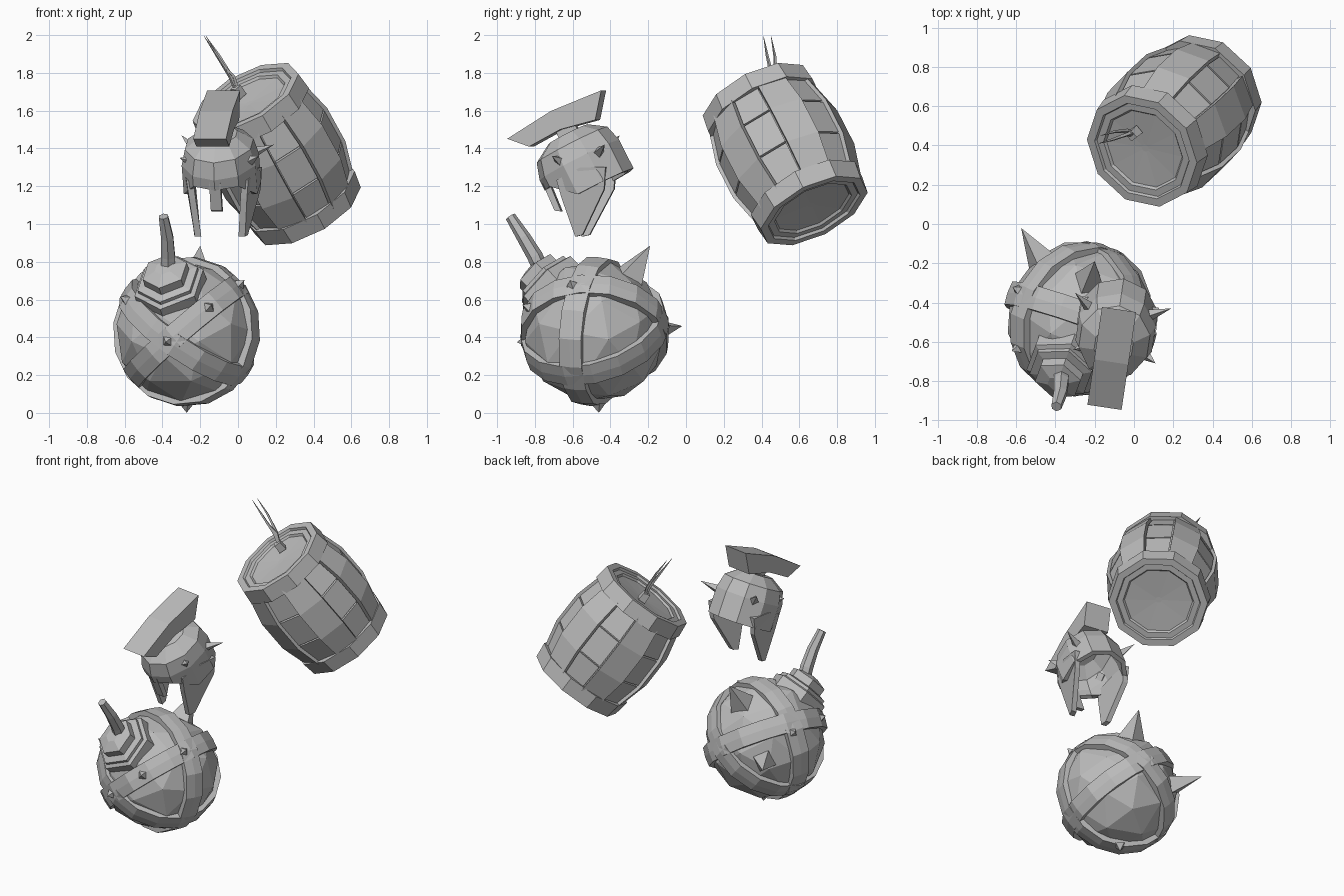
import bpy, bmesh, math
from mathutils import Vector, Matrix

cube = bpy.data.objects.get("Cube")
if cube:
    bpy.data.objects.remove(cube)

grey = bpy.data.materials.new("plain_grey")
grey.use_nodes = True
grey.diffuse_color = (0.5, 0.5, 0.5, 1)
grey.node_tree.nodes["Principled BSDF"].inputs["Base Color"].default_value = (0.5, 0.5, 0.5, 1)


def make(name, bm, matrix=Matrix()):
    bmesh.ops.recalc_face_normals(bm, faces=bm.faces)
    mesh = bpy.data.meshes.new(name)
    bm.to_mesh(mesh)
    bm.free()
    mesh.materials.append(grey)
    obj = bpy.data.objects.new(name, mesh)
    bpy.context.collection.objects.link(obj)
    obj.matrix_world = matrix
    return obj


def frame(origin, axis, toward):
    """Local z along axis, local x turned toward a direction."""
    z = Vector(axis).normalized()
    t = Vector(toward)
    x = (t - z * t.dot(z)).normalized()
    m = Matrix((x, z.cross(x), z)).transposed().to_4x4()
    m.translation = origin
    return m


def lathe(name, profile, sides, matrix, offset=0.0, closed=False):
    """Revolve (radius, height) points; closed joins last to first, else ends are capped."""
    bm = bmesh.new()
    rings = []
    for r, z in profile:
        rings.append([bm.verts.new((r * math.cos(offset + math.tau * i / sides),
                                    r * math.sin(offset + math.tau * i / sides), z))
                      for i in range(sides)])
    pairs = list(zip(rings, rings[1:]))
    if closed:
        pairs.append((rings[-1], rings[0]))
    else:
        bm.faces.new(rings[0])
        bm.faces.new(rings[-1])
    for a, b in pairs:
        for i in range(sides):
            j = (i + 1) % sides
            bm.faces.new((a[i], a[j], b[j], b[i]))
    return make(name, bm, matrix)


def spike(name, tip, base, radius, toward=(0.3, 0.2, -1)):
    tip, base = Vector(tip), Vector(base)
    axis = tip - base
    bm = bmesh.new()
    bmesh.ops.create_cone(bm, cap_ends=True, segments=4, radius1=radius, radius2=0,
                          depth=axis.length)
    return make(name, bm, frame((tip + base) / 2, axis, toward))


def tube(name, points, radii, sides):
    """Sweep a ring along a short path."""
    bm = bmesh.new()
    pts = [Vector(p) for p in points]
    rings = []
    for i, (p, r) in enumerate(zip(pts, radii)):
        axis = pts[min(i + 1, len(pts) - 1)] - pts[max(i - 1, 0)]
        m = frame(p, axis, (0, -1, -0.5))
        rings.append([bm.verts.new(m @ Vector((r * math.cos(math.tau * k / sides),
                                               r * math.sin(math.tau * k / sides), 0)))
                      for k in range(sides)])
    for a, b in zip(rings, rings[1:]):
        for k in range(sides):
            bm.faces.new((a[k], a[k - 1], b[k - 1], b[k]))
    bm.faces.new(rings[0])
    bm.faces.new(rings[-1])
    return make(name, bm)


def prism(name, outline, x_inner, x_outer, matrix):
    """Side outline of (forward, up) points between two x surfaces."""
    bm = bmesh.new()
    sides = [[bm.verts.new((fx(a, b), -a, b)) for a, b in outline] for fx in (x_inner, x_outer)]
    n = len(outline)
    for s in sides:
        bm.faces.new(s)
    for i in range(n):
        j = (i + 1) % n
        bm.faces.new((sides[0][i], sides[0][j], sides[1][j], sides[1][i]))
    return make(name, bm, matrix)


def bar(name, outline, half, matrix):
    return prism(name, outline, lambda a, b: -half, lambda a, b: half, matrix)


# ---------- barrel ----------
AXIS = (-0.44, -0.41, 0.80)
barrel = frame((0.205, 0.525, 1.37), AXIS, (0, -1, 0))
STAVES, RIM_SIDES = 12, 10
STEP = math.tau / STAVES
TURN = math.radians(9)
RIM_TURN = math.radians(42)


def bulge(z):
    return 0.36 - 0.06 * (z / 0.33) ** 2


def stave(name, index, z0, z1, lift, inset):
    """A curved plank lying on one side of the barrel."""
    bm = bmesh.new()
    rows = []
    count = 3 if z1 - z0 > 0.3 else 1
    for k in range(count + 1):
        z = z0 + (z1 - z0) * k / count
        row = []
        for r, side in ((bulge(z) - 0.06, -1), (bulge(z) - 0.06, 1),
                        (bulge(z) + lift, 1), (bulge(z) + lift, -1)):
            ang = TURN + index * STEP + side * (STEP / 2 - inset)
            row.append(bm.verts.new((r * math.cos(ang), r * math.sin(ang), z)))
        rows.append(row)
    bm.faces.new(rows[0])
    bm.faces.new(rows[-1])
    for a, b in zip(rows, rows[1:]):
        for i in range(4):
            bm.faces.new((a[i], a[i - 1], b[i - 1], b[i]))
    return make(name, bm, barrel)


core_heights = [-0.33, -0.11, 0.11, 0.33]
lathe("barrel_core", [(bulge(z) - 0.04, z) for z in core_heights], STAVES, barrel, TURN + STEP / 2)
for i in range(STAVES):
    if i % 2:
        stave(f"long_stave_{i}", i, -0.33, 0.33, 0.0, 0.0)
    else:
        for k, (z0, z1) in enumerate(((-0.32, -0.105), (-0.095, 0.105), (0.115, 0.32))):
            stave(f"short_stave_{i}_{k}", i, z0, z1, -0.02, 0.02)
for name, s in (("top", 1), ("bottom", -1)):
    rim = [(0.325, 0.275 * s), (0.312, 0.375 * s), (0.268, 0.375 * s), (0.255, 0.345 * s), (0.25, 0.275 * s)]
    lathe(f"barrel_{name}_rim", rim, RIM_SIDES, barrel, RIM_TURN, closed=True)
    lid = [(0.262, 0.3 * s), (0.262, 0.36 * s), (0.225, 0.36 * s), (0.215, 0.347 * s), (0.02, 0.337 * s)]
    lathe(f"barrel_{name}_lid", lid, RIM_SIDES, barrel, RIM_TURN)

# Fuse strands on the lid
lathe("fuse_socket", [(0.035, -0.03), (0.03, 0.03)], 4, frame((0, 0.46, 1.70), AXIS, (1, 0, 0)))
for i, (dx, dy, dz) in enumerate(((0, -0.01, 0), (0.01, 0.03, 0), (0.03, 0, -0.05))):
    tube(f"fuse_strand_{i}",
         [(0, 0.46, 1.69), (-0.04 + dx / 2, 0.46 + dy / 2, 1.78),
          (-0.11 + dx, 0.44 + dy, 1.89 + dz), (-0.18 + dx, 0.42 + dy, 1.995 + dz)],
         [0.012, 0.011, 0.008, 0.001], 4)

# ---------- bomb ----------
centre = Vector((-0.272, -0.483, 0.43))
CAP_AXIS = (-0.25, -0.68, 0.69)
bm = bmesh.new()
bmesh.ops.create_icosphere(bm, subdivisions=2, radius=0.38)
make("bomb_body", bm, frame(centre, CAP_AXIS, (0, 0, -1)))
bands = [(0.55, -0.25, 0.80), (-0.65, 0.07, 0.76), (0.33, 0.94, -0.08)]
for i, n in enumerate(bands):
    lathe(f"bomb_band_{i}", [(0.34, -0.062), (0.393, -0.062), (0.398, 0), (0.393, 0.062), (0.34, 0.062)],
          16, frame(centre, n, (0.1, -1, 0.2)), closed=True)

# Stepped cap and bent wick
lathe("bomb_cap", [(0.195, 0.30), (0.195, 0.375), (0.17, 0.385), (0.17, 0.405),
                   (0.125, 0.415), (0.125, 0.465), (0.05, 0.49)],
      6, frame(centre, CAP_AXIS, (0, 0, -1)))
tube("bomb_wick", [(-0.37, -0.76, 0.74), (-0.37, -0.80, 0.83), (-0.375, -0.86, 0.93), (-0.395, -0.93, 1.04)],
     [0.042, 0.042, 0.037, 0.028], 6)

# Studs on the bands and two large horns
studs = [(-0.10, -0.37, -0.05), (0.12, -0.35, 0.13), (0.28, -0.12, 0.25),
         (-0.32, -0.15, 0.17), (-0.30, 0.14, 0.17), (0, 0.02, -0.4)]
for i, s in enumerate(studs):
    d = Vector(s).normalized()
    spike(f"bomb_stud_{i}", centre + d * 0.43, centre + d * 0.38, 0.04, (1, 0.2, -1))
spike("bomb_horn_top", (-0.20, -0.19, 0.885), (-0.23, -0.31, 0.70), 0.10)
spike("bomb_horn_back", (-0.575, -0.02, 0.46), (-0.44, -0.24, 0.43), 0.10)

# ---------- helmet ----------
helmet = (Matrix.Translation((-0.09, -0.53, 1.30)) @ Matrix.Rotation(math.radians(-8.5), 4, 'Z')
          @ Matrix.Rotation(math.radians(27), 4, 'X'))
bm = bmesh.new()
N = 10
rings = []
for r, z in ((0.225, None), (0.225, 0.05), (0.20, 0.14), (0.11, 0.20)):
    ring = []
    for k in range(N):
        ang = math.tau * (k + 0.5) / N
        back = math.sin(ang)
        # the lower edge rises at the front to open the face
        height = z if z is not None else (-0.01 if back < -0.5 else -0.12)
        depth = r * back * (1.12 if back < 0 else 1.0)
        ring.append(bm.verts.new((r * 0.92 * math.cos(ang), depth, height)))
    rings.append(ring)
for a, b in zip(rings, rings[1:]):
    for k in range(N):
        bm.faces.new((a[k], a[k - 1], b[k - 1], b[k]))
bm.faces.new(rings[-1])
shell = make("helmet_shell", bm, helmet)
solid = shell.modifiers.new("thickness", 'SOLIDIFY')
solid.thickness = 0.03

# Cheek plates curving in toward the face, and nose guard
cheek = [(0.15, 0.0), (0.17, -0.10), (0.20, -0.31), (0.16, -0.32), (-0.06, -0.16), (-0.12, -0.06), (0, 0)]
for name, s in (("left", 1), ("right", -1)):
    prism(f"helmet_{name}_cheek", cheek,
          lambda a, b: s * (0.168 + 0.06 * b - 0.25 * max(a, 0)),
          lambda a, b: s * (0.203 + 0.06 * b - 0.25 * max(a, 0)), helmet)
nose = [(0.24, 0.05), (0.25, -0.13), (0.22, -0.15), (0.205, 0.05)]
bar("helmet_nose_guard", nose, 0.03, helmet)

# Crest on its post
bar("crest_post", [(0.06, 0.17), (0.05, 0.26), (-0.05, 0.26), (-0.06, 0.17)], 0.03, helmet)
crest = [(0.21, 0.23), (0.295, 0.32), (0.02, 0.345), (-0.27, 0.32), (-0.17, 0.195), (0.02, 0.235)]
bar("crest", crest, 0.088, helmet)

# Helmet spikes
for i, (tip, base) in enumerate((((0.19, -0.43, 1.42), (0.06, -0.47, 1.37)),
                                 ((0.11, -0.71, 1.36), (0.05, -0.66, 1.33)),
                                 ((-0.30, -0.35, 1.47), (-0.22, -0.43, 1.39)),
                                 ((-0.31, -0.64, 1.35), (-0.24, -0.62, 1.33)))):
    spike(f"helmet_spike_{i}", tip, base, 0.035)
